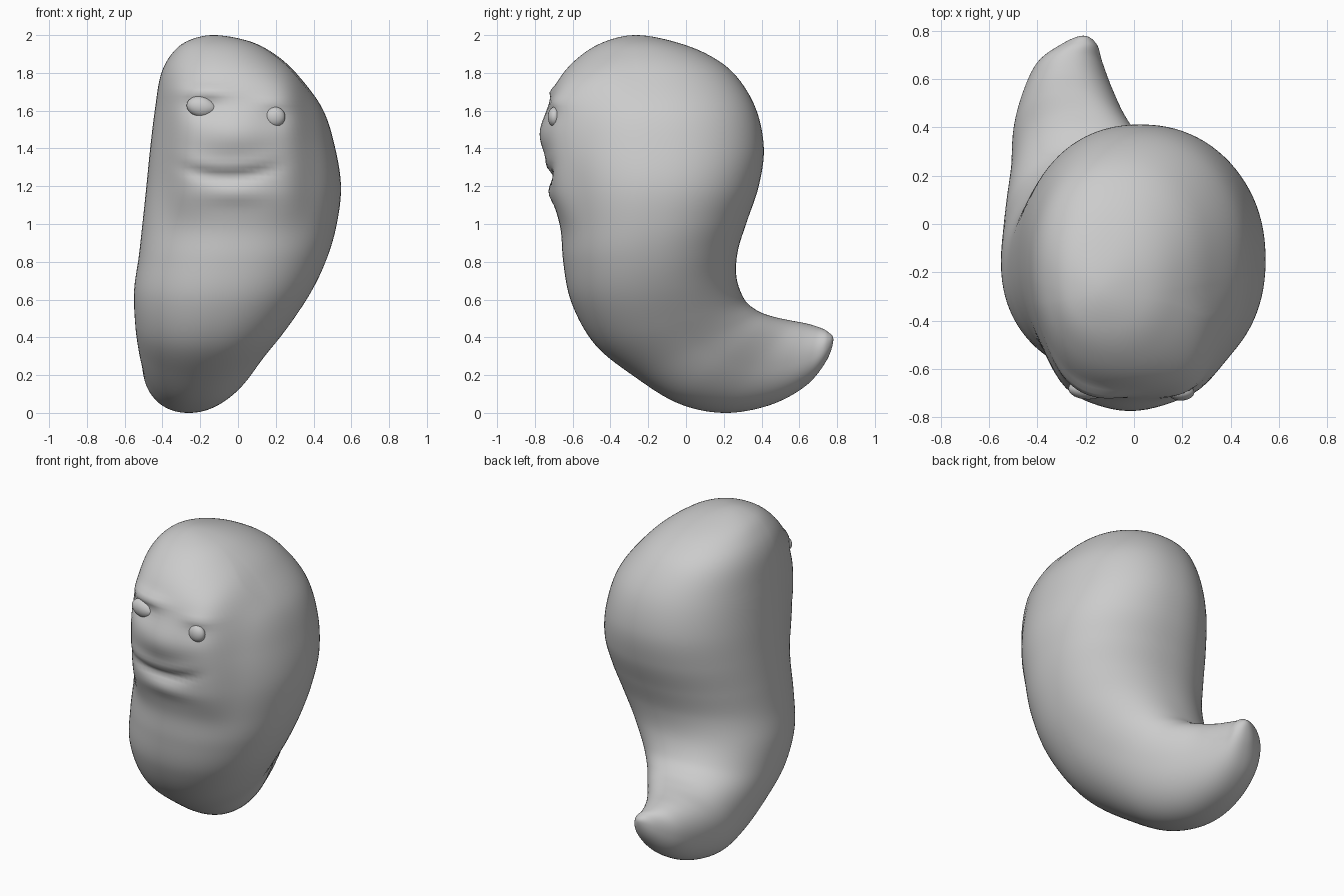
import bpy, bmesh
from math import sin, cos, pi, exp, copysign
from mathutils import Vector

if "Cube" in bpy.data.objects:
    bpy.data.objects.remove(bpy.data.objects["Cube"])

# Body rings: outer y,z, inner y,z, left x, right x (crown down to tail tip)
RINGS = [
    (-0.27, 2.00, -0.27, 2.00, -0.13, -0.13),
    (-0.43, 1.965, -0.08, 1.97, -0.27, 0.06),
    (-0.55, 1.89, 0.11, 1.90, -0.355, 0.20),
    (-0.63, 1.78, 0.26, 1.79, -0.41, 0.32),
    (-0.685, 1.60, 0.37, 1.61, -0.44, 0.45),
    (-0.70, 1.40, 0.412, 1.40, -0.465, 0.515),
    (-0.68, 1.20, 0.385, 1.20, -0.485, 0.545),
    (-0.66, 1.00, 0.325, 1.02, -0.505, 0.525),
    (-0.65, 0.80, 0.275, 0.86, -0.525, 0.475),
    (-0.605, 0.58, 0.267, 0.72, -0.55, 0.39),
    (-0.48, 0.36, 0.31, 0.60, -0.545, 0.27),
    (-0.27, 0.19, 0.38, 0.54, -0.53, 0.16),
    (-0.04, 0.05, 0.46, 0.51, -0.51, 0.07),
    (0.20, 0.00, 0.55, 0.49, -0.50, -0.02),
    (0.44, 0.04, 0.63, 0.475, -0.46, -0.085),
    (0.63, 0.14, 0.70, 0.455, -0.40, -0.13),
    (0.74, 0.27, 0.75, 0.43, -0.30, -0.155),
    (0.78, 0.385, 0.78, 0.385, -0.21, -0.21),
]
SEG, SUB = 96, 8


def swap(r):
    return (r[2], r[3], r[0], r[1], r[5], r[4])


def spline(a, b, c, d, t):
    return [0.5 * (2*q + (r-p)*t + (2*p-5*q+4*r-s)*t*t + (3*q-p-3*r+s)*t**3)
            for p, q, r, s in zip(a, b, c, d)]


def bump(x, z, cx, cz, rx, rz):
    return exp(-((x-cx)/rx)**2 - ((z-cz)/rz)**2)


def sculpt(p):
    """Flattened face with brows, cheeks, mouth groove and lower lip."""
    x, y, z = p
    if y > -0.3 or z < 0.85:
        return p
    w = exp(-((x+0.01)/0.33)**6) * exp(-((z-1.42)/0.36)**4)
    y += (-0.69 - 0.03*(1-(x/0.3)**2) - y) * w
    y -= 0.055 * bump(x, z, -0.02, 1.475, 0.22, 0.13)
    y -= 0.03 * bump(x, z, -0.17, 1.70, 0.14, 0.035)
    y -= 0.012 * bump(x, z, 0.20, 1.645, 0.09, 0.03)
    y += 0.02 * bump(x, z, -0.19, 1.62, 0.10, 0.06)
    y += 0.012 * bump(x, z, 0.20, 1.57, 0.08, 0.06)
    line = 1.25 + 0.7*(x+0.05)**2
    span = exp(-((x+0.05)/0.23)**4)
    y += 0.022 * span * exp(-((z-line)/0.03)**2)
    y -= 0.010 * span * exp(-((z-line-0.06)/0.04)**2)
    y -= 0.018 * bump(x, z, -0.02, 1.16, 0.17, 0.05)
    return Vector((x, y, z))


def finish(bm, name):
    bmesh.ops.recalc_face_normals(bm, faces=bm.faces)
    for f in bm.faces:
        f.smooth = True
    me = bpy.data.meshes.new(name)
    bm.to_mesh(me)
    bm.free()
    ob = bpy.data.objects.new(name, me)
    bpy.context.collection.objects.link(ob)
    return ob


# Body and tail: one loft through the rings
ctrl = [swap(RINGS[1])] + RINGS + [swap(RINGS[-2])]
sections = []
for i in range(len(RINGS)-1):
    for k in range(SUB):
        if i or k:
            sections.append(spline(*ctrl[i:i+4], k/SUB))

bm = bmesh.new()
loops = []
for oy, oz, iy, iz, xl, xr in sections:
    mid = Vector(((xl+xr)/2, (oy+iy)/2, (oz+iz)/2))
    out = Vector((0, (oy-iy)/2, (oz-iz)/2))
    side = Vector(((xr-xl)/2, 0, 0))
    loop = []
    for s in range(SEG):
        a = 2*pi*s/SEG
        c, n = [copysign(abs(v)**0.92, v) for v in (cos(a), sin(a))]
        loop.append(bm.verts.new(sculpt(mid + out*c + side*n)))
    loops.append(loop)
for a, b in zip(loops, loops[1:]):
    for s in range(SEG):
        t = (s+1) % SEG
        bm.faces.new((a[s], a[t], b[t], b[s]))
for loop, r in ((loops[0], RINGS[0]), (loops[-1], RINGS[-1])):
    pole = bm.verts.new((r[4], r[0], r[1]))
    for s in range(SEG):
        bm.faces.new((loop[s], loop[(s+1) % SEG], pole))
body = finish(bm, "body")
bpy.context.view_layer.update()


# Eyes: ellipsoids resting in the face
def eye(name, x, z, rx, ry, rz, point):
    hit, loc, _, _ = body.ray_cast(Vector((x, -2, z)), Vector((0, 1, 0)))
    bm = bmesh.new()
    bmesh.ops.create_uvsphere(bm, u_segments=24, v_segments=16, radius=1)
    for v in bm.verts:
        k = 1 - point*max(v.co.x, 0)**2
        v.co = Vector((x + v.co.x*rx, loc.y + 0.008 + v.co.y*ry,
                       z + v.co.z*rz*k - point*0.02*v.co.x))
    finish(bm, name)


eye("left_eye", -0.19, 1.62, 0.082, 0.045, 0.057, 0.4)
eye("right_eye", 0.195, 1.567, 0.055, 0.035, 0.053, 0)
